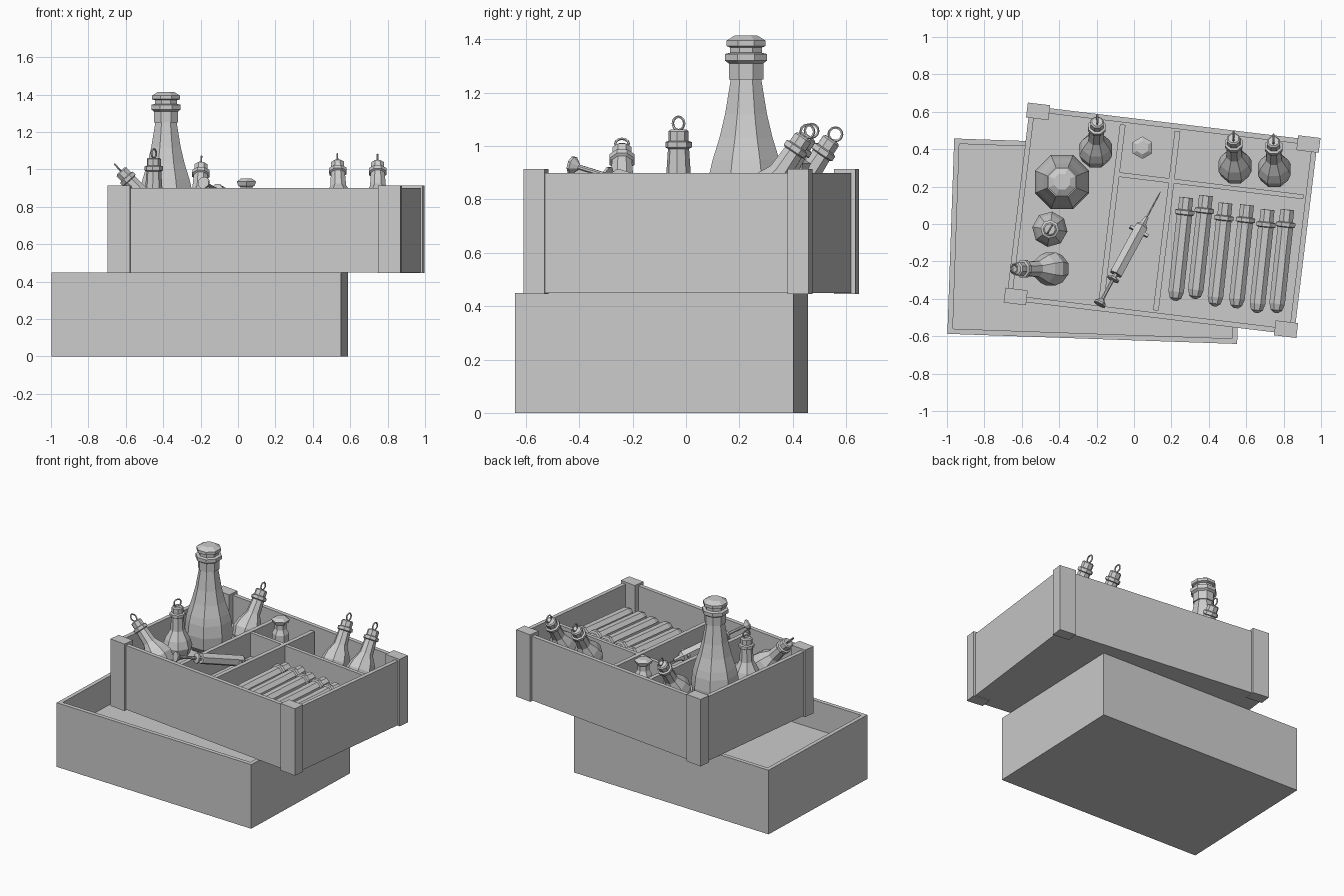
import bpy, bmesh, math
from mathutils import Vector, Matrix

cube = bpy.data.objects.get("Cube")
if cube:
    bpy.data.objects.remove(cube, do_unlink=True)

grey = bpy.data.materials.new("plain_grey")
grey.use_nodes = True
GREY = (0.6, 0.6, 0.6, 1)
grey.diffuse_color = GREY
grey.node_tree.nodes["Principled BSDF"].inputs["Base Color"].default_value = GREY


def finish(name, bm, matrix):
    bmesh.ops.recalc_face_normals(bm, faces=bm.faces)
    mesh = bpy.data.meshes.new(name)
    bm.to_mesh(mesh)
    bm.free()
    mesh.materials.append(grey)
    obj = bpy.data.objects.new(name, mesh)
    obj.matrix_world = matrix
    bpy.context.collection.objects.link(obj)
    return obj


def block(name, size, centre, frame):
    bm = bmesh.new()
    bmesh.ops.create_cube(bm, size=1)
    bmesh.ops.scale(bm, vec=size, verts=bm.verts)
    bmesh.ops.translate(bm, vec=centre, verts=bm.verts)
    return finish(name, bm, frame)


def lathe(bm, profile, sides):
    """Revolve (radius, height) points around z and cap both ends."""
    rings = []
    for r, z in profile:
        ring = []
        for i in range(sides):
            a = math.tau * (i + 0.5) / sides
            ring.append(bm.verts.new((r * math.cos(a), r * math.sin(a), z)))
        rings.append(ring)
    for low, high in zip(rings, rings[1:]):
        for i in range(sides):
            j = (i + 1) % sides
            bm.faces.new((low[i], low[j], high[j], high[i]))
    bm.faces.new(rings[0][::-1])
    bm.faces.new(rings[-1])


def turned(name, profile, sides, matrix):
    bm = bmesh.new()
    lathe(bm, profile, sides)
    return finish(name, bm, matrix)


def along(start, end):
    """Frame at start with its z axis pointing to end."""
    start, end = Vector(start), Vector(end)
    turn = (end - start).to_track_quat('Z', 'Y').to_matrix().to_4x4()
    return Matrix.Translation(start) @ turn


def tray(name, frame, floor):
    """Open box with a raised floor, made by insetting and sinking the top."""
    bm = bmesh.new()
    bmesh.ops.create_cube(bm, size=1)
    bmesh.ops.scale(bm, vec=(LENGTH, DEPTH, HEIGHT), verts=bm.verts)
    bmesh.ops.translate(bm, vec=(0, 0, HEIGHT / 2), verts=bm.verts)
    top = max(bm.faces, key=lambda f: f.calc_center_median().z)
    bmesh.ops.inset_region(bm, faces=[top], thickness=WALL)
    sunk = bmesh.ops.extrude_face_region(bm, geom=[top])["geom"]
    bmesh.ops.translate(bm, vec=(0, 0, floor - HEIGHT),
                        verts=[v for v in sunk if isinstance(v, bmesh.types.BMVert)])
    if top.is_valid:
        bmesh.ops.delete(bm, geom=[top], context='FACES_ONLY')
    return finish(name, bm, frame)


# Two stacked crates, each turned a little
LENGTH, DEPTH, HEIGHT, WALL, FLOOR = 1.55, 1.045, 0.45, 0.04, 0.25
lower = Matrix.Translation((-0.205, -0.092, 0)) @ Matrix.Rotation(math.radians(-2), 4, 'Z')
upper = Matrix.Translation((0.15, 0.02, HEIGHT)) @ Matrix.Rotation(math.radians(-6.9), 4, 'Z')
tray("lower_crate", lower, FLOOR)
tray("upper_crate", upper, FLOOR)

# Corner posts of the upper crate
for sx in (-1, 1):
    for sy in (-1, 1):
        block("corner_post", (0.12, 0.08, 0.47), (sx * 0.728, sy * 0.4985, 0.23), upper)

# Compartment dividers
RISE = 0.17
MID = FLOOR + RISE / 2
inner_y = DEPTH / 2 - WALL
block("left_divider", (0.03, 2 * inner_y, RISE), (-0.27, 0, MID), upper)
block("middle_divider", (0.03, 2 * inner_y, RISE), (0.025, 0, MID), upper)
block("cross_divider", (0.99, 0.025, RISE - 0.005), (0.24, 0.215, MID), upper)

# Large stoppered bottle
BASE = HEIGHT + FLOOR
large = [(0.12, 0), (0.15, 0.04), (0.157, 0.12), (0.148, 0.2), (0.135, 0.25),
         (0.108, 0.33), (0.085, 0.42), (0.062, 0.55), (0.07, 0.55), (0.07, 0.61),
         (0.085, 0.62), (0.085, 0.645), (0.065, 0.65), (0.065, 0.67),
         (0.08, 0.675), (0.08, 0.695), (0.045, 0.715)]
turned("large_bottle", large, 8, Matrix.Translation((-0.385, 0.225, BASE)))

# Small round bottles with a pull ring on the cap
small = [(0.04, 0), (0.078, 0.03), (0.095, 0.09), (0.08, 0.14), (0.046, 0.2),
         (0.04, 0.29), (0.05, 0.295), (0.05, 0.315), (0.038, 0.32),
         (0.038, 0.355), (0.03, 0.362)]


def small_bottle(x, y, z, lean_x, lean_y, spin=0):
    """Place the widest part of the body at the given point."""
    turn = (Matrix.Rotation(math.radians(lean_y), 4, 'Y')
            @ Matrix.Rotation(math.radians(lean_x), 4, 'X')
            @ Matrix.Rotation(math.radians(spin), 4, 'Z'))
    frame = Matrix.Translation((x, y, z)) @ turn @ Matrix.Translation((0, 0, -0.09))
    turned("small_bottle", small, 8, frame)
    bm = bmesh.new()
    loops = []
    for i in range(12):
        a = math.tau * i / 12
        out = Vector((0, math.cos(a), math.sin(a)))
        loop = []
        for k in range(5):
            b = math.tau * k / 5
            p = out * (0.025 + 0.005 * math.cos(b))
            loop.append(bm.verts.new((0.005 * math.sin(b), p.y, p.z + 0.385)))
        loops.append(loop)
    for i in range(12):
        a, b = loops[i], loops[(i + 1) % 12]
        for k in range(5):
            m = (k + 1) % 5
            bm.faces.new((a[k], b[k], b[m], a[m]))
    finish("pull_ring", bm, frame)


small_bottle(-0.45, -0.028, 0.79, 0, 0, -30)
small_bottle(0.54, 0.31, 0.81, -33, -2)
small_bottle(0.75, 0.29, 0.81, -34, -1)
small_bottle(-0.205, 0.395, 0.80, -34, 2)
small_bottle(-0.445, -0.24, 0.79, 0, -42)

# Six-sided vial
vial = [(0.055, 0), (0.055, 0.14), (0.038, 0.17), (0.038, 0.205),
        (0.052, 0.215), (0.06, 0.235), (0.035, 0.25)]
turned("vial", vial, 6, Matrix.Translation((0.045, 0.408, BASE)))

# Row of corked test tubes lying down
tube = [(0.012, 0), (0.034, 0.015), (0.045, 0.05), (0.045, 0.46), (0.056, 0.465),
        (0.056, 0.485), (0.04, 0.49), (0.04, 0.555)]
for x, y in ((0.22, -0.41), (0.325, -0.40), (0.43, -0.44),
             (0.545, -0.45), (0.655, -0.475), (0.76, -0.475)):
    turned("test_tube", tube, 8, along((x, y, 0.748), (x + 0.06, y + 0.555, 0.758)))

# Syringe resting on the front wall, needle down
syringe = along((-0.185, -0.43, 0.93), (0.14, 0.17, 0.745))
plunger = [(0.034, 0), (0.034, 0.01), (0.01, 0.035), (0.01, 0.15),
           (0.036, 0.155), (0.036, 0.165), (0.014, 0.17), (0.014, 0.2)]
barrel = [(0.036, 0.19), (0.038, 0.2), (0.038, 0.49), (0.018, 0.51), (0.012, 0.55)]
needle = [(0.005, 0.54), (0.004, 0.69), (0.001, 0.71)]
turned("syringe_plunger", plunger, 8, syringe)
turned("syringe_barrel", barrel, 6, syringe)
turned("syringe_needle", needle, 5, syringe)
block("syringe_collar", (0.11, 0.03, 0.015), (0, 0, 0.46), syringe)
